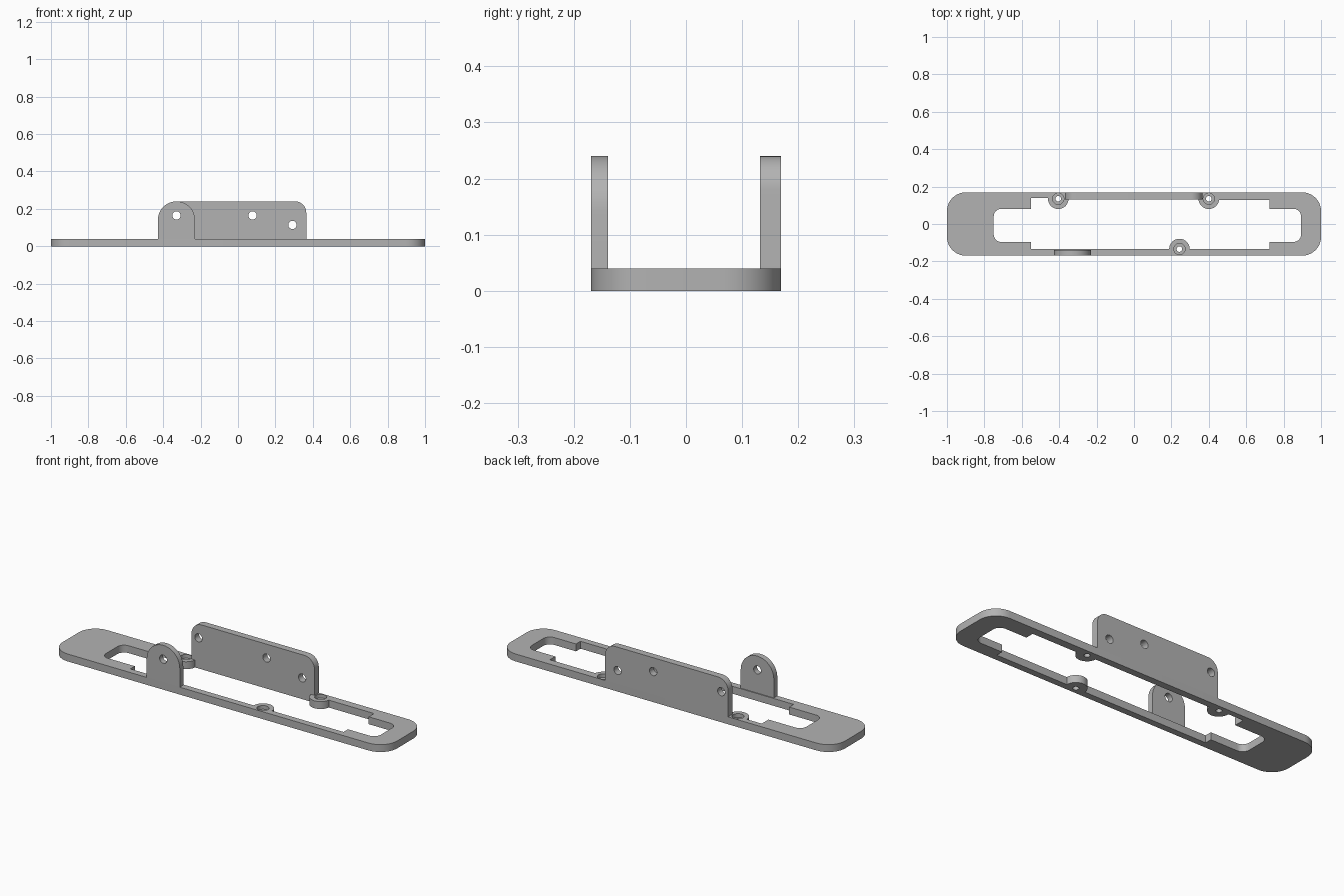
import bpy, bmesh, math
from mathutils import Vector

cube = bpy.data.objects.get("Cube")
if cube:
    bpy.data.objects.remove(cube, do_unlink=True)

grey = bpy.data.materials.new("mid grey")
grey.use_nodes = True
colour = (0.45, 0.45, 0.45, 1)
grey.diffuse_color = colour
grey.node_tree.nodes["Principled BSDF"].inputs["Base Color"].default_value = colour

THICK = 0.04      # plate thickness
TOP = 0.24        # top of the upright walls
HALF = 0.169      # half depth of the plate


def fillet(corners, steps=10):
    """Round each (x, y, radius) right-angle corner of an outline."""
    out = []
    for i, (x, y, r) in enumerate(corners):
        p = Vector((x, y))
        if not r:
            out.append(p)
            continue
        a = (Vector(corners[i - 1][:2]) - p).normalized() * r
        b = (Vector(corners[(i + 1) % len(corners)][:2]) - p).normalized() * r
        for s in range(steps + 1):
            t = s / steps * math.pi / 2
            out.append(p + a * (1 - math.sin(t)) + b * (1 - math.cos(t)))
    return out


def prism(name, points, lo, hi, upright=False):
    """Extrude an outline along z, or along y when upright."""
    bm = bmesh.new()
    place = (lambda p: (p[0], lo, p[1])) if upright else (lambda p: (p[0], p[1], lo))
    face = bm.faces.new([bm.verts.new(place(p)) for p in points])
    new = bmesh.ops.extrude_face_region(bm, geom=[face])["geom"]
    shift = (0, hi - lo, 0) if upright else (0, 0, hi - lo)
    bmesh.ops.translate(bm, vec=shift, verts=[v for v in new if isinstance(v, bmesh.types.BMVert)])
    bmesh.ops.remove_doubles(bm, verts=bm.verts, dist=1e-5)
    bmesh.ops.recalc_face_normals(bm, faces=bm.faces)
    mesh = bpy.data.meshes.new(name)
    bm.to_mesh(mesh)
    bm.free()
    mesh.materials.append(grey)
    ob = bpy.data.objects.new(name, mesh)
    bpy.context.collection.objects.link(ob)
    return ob


def rod(name, u, v, radius, lo, hi, upright=False, sides=40):
    ring = [(u + radius * math.cos(k * math.tau / sides),
             v + radius * math.sin(k * math.tau / sides)) for k in range(sides)]
    return prism(name, ring, lo, hi, upright)


def activate(ob):
    bpy.ops.object.select_all(action="DESELECT")
    ob.select_set(True)
    bpy.context.view_layer.objects.active = ob


def cut(target, cutter):
    activate(target)
    mod = target.modifiers.new("cut", "BOOLEAN")
    mod.operation, mod.solver, mod.object = "DIFFERENCE", "EXACT", cutter
    bpy.ops.object.modifier_apply(modifier=mod.name)
    bpy.data.objects.remove(cutter, do_unlink=True)


def rounded_box(x0, x1, y0, y1, r):
    return fillet([(x0, y0, r), (x1, y0, r), (x1, y1, r), (x0, y1, r)])


# Base plate with its long opening, leaving the screw bosses standing
plate = prism("base_plate", rounded_box(-1, 1, -HALF, HALF, 0.1), 0, THICK)
bosses = [(-0.405, 0.135), (0.4, 0.135), (0.243, -0.134)]
opening = prism("opening_cutter", [
    (-0.55, -0.134), (0.725, -0.134), (0.725, 0.127), (0.4, 0.127),
    (0.4, 0.132), (-0.405, 0.132), (-0.405, 0.139), (-0.55, 0.139)], -0.1, 0.1)
window = prism("window_cutter", rounded_box(-0.75, 0.893, -0.096, 0.081, 0.04), -0.1, 0.1)
for cutter in (opening, window):
    for x, y in bosses:
        cut(cutter, rod("boss_cutter", x, y, 0.055, -0.2, 0.2))
    cut(plate, cutter)

# Screw holes with counterbores
for x, y in bosses:
    cut(plate, rod("hole_cutter", x, y, 0.015, -0.1, 0.1))
    cut(plate, rod("counterbore_cutter", x, y, 0.03, THICK / 2, 0.1))

# Upright walls with pivot and mounting holes
back = prism("back_wall", fillet([(-0.37, THICK, 0), (0.365, THICK, 0),
                                  (0.365, TOP, 0.06), (-0.37, TOP, 0.06)]),
             0.132, HALF, True)
tab = prism("front_tab", fillet([(-0.428, THICK, 0), (-0.23, THICK, 0),
                                 (-0.23, TOP, 0.0985), (-0.428, TOP, 0.0985)]),
            -HALF, -0.139, True)
for wall, holes in ((back, [(-0.329, 0.165), (0.078, 0.165), (0.291, 0.114)]),
                    (tab, [(-0.329, 0.165)])):
    for x, z in holes:
        cut(wall, rod("hole_cutter", x, z, 0.022, -0.3, 0.3, True))

for ob in (plate, back, tab):
    activate(ob)
    bpy.ops.object.shade_smooth_by_angle(angle=math.radians(30))
